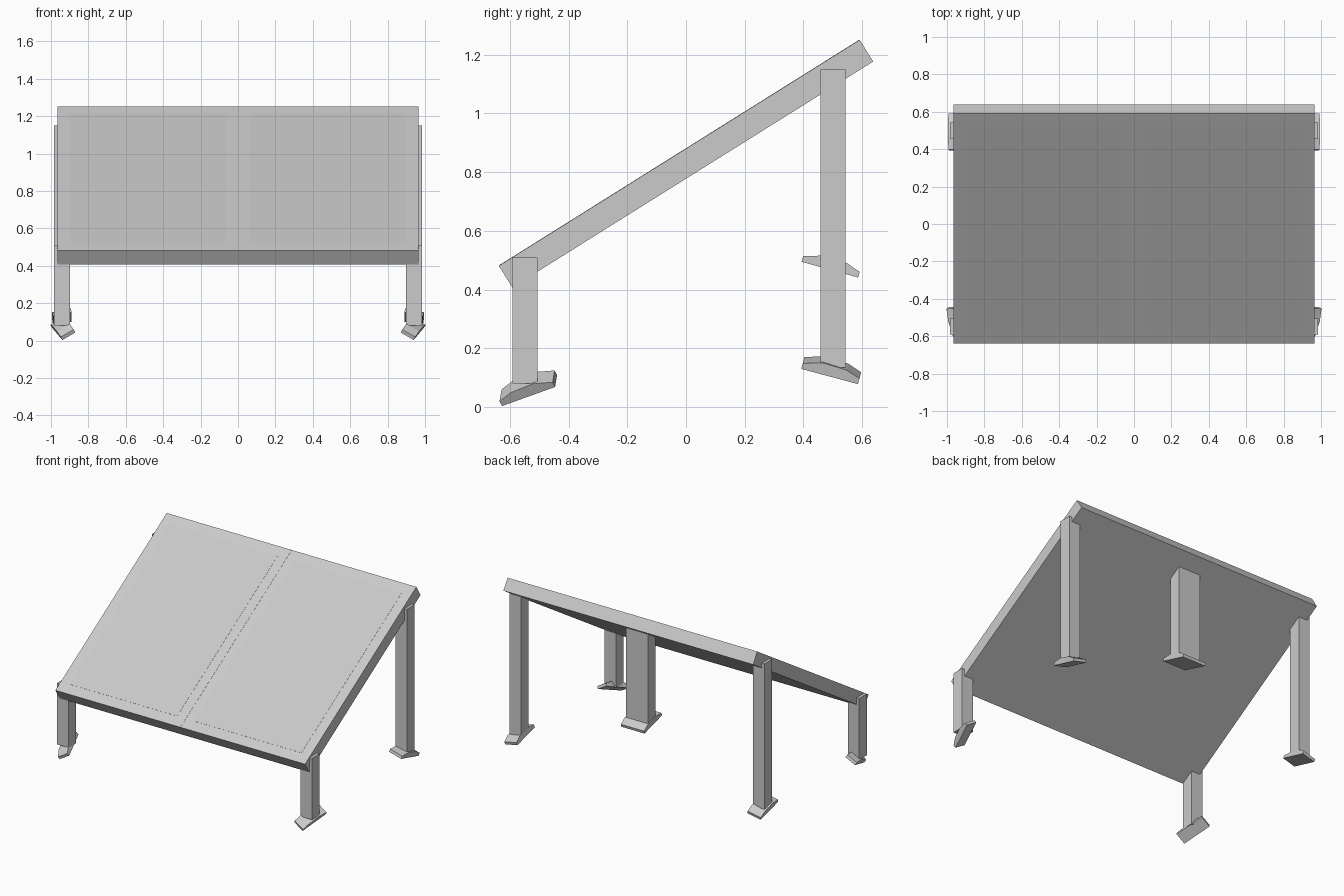
import bpy, bmesh
from math import radians
from mathutils import Matrix, Vector

cube = bpy.data.objects.get("Cube")
if cube:
    bpy.data.objects.remove(cube, do_unlink=True)


def material(name, value):
    mat = bpy.data.materials.new(name)
    mat.use_nodes = True
    colour = (value, value, value, 1)
    mat.diffuse_color = colour
    mat.node_tree.nodes["Principled BSDF"].inputs["Base Color"].default_value = colour
    return mat


grey = material("light grey", 0.6)
dull = material("panel grey", 0.58)


def add_object(name, bm, mat):
    bmesh.ops.recalc_face_normals(bm, faces=bm.faces)
    mesh = bpy.data.meshes.new(name)
    bm.to_mesh(mesh)
    bm.free()
    mesh.materials.append(mat)
    obj = bpy.data.objects.new(name, mesh)
    bpy.context.collection.objects.link(obj)
    return obj


def box(name, size, matrix, mat=grey):
    bm = bmesh.new()
    bmesh.ops.create_cube(bm, size=1)
    bmesh.ops.scale(bm, vec=size, verts=bm.verts)
    bm.transform(matrix)
    return add_object(name, bm, mat)


def leg(name, x, y, bottom, top, width=0.088):
    box(name, (width, 0.085, top - bottom),
        Matrix.Translation((x, y, (top + bottom) / 2)))


# Foot: a shallow plate with a raised middle, extruded across its width
FOOT = [(-0.1, 0), (0.1, 0), (0.1, 0.02), (0.05, 0.037), (-0.035, 0.04), (-0.1, 0.02)]


def foot(name, centre, width, facing, pitch, roll=0, yaw=0):
    bm = bmesh.new()
    face = bm.faces.new([bm.verts.new((-width / 2, u * facing, z)) for u, z in FOOT])
    side = bmesh.ops.extrude_face_region(bm, geom=[face])["geom"]
    bmesh.ops.translate(bm, vec=(width, 0, 0),
                        verts=[v for v in side if isinstance(v, bmesh.types.BMVert)])
    turn = (Matrix.Rotation(radians(yaw), 4, "Z")
            @ Matrix.Rotation(radians(-pitch * facing), 4, "X")
            @ Matrix.Rotation(radians(roll), 4, "Y"))
    bm.transform(Matrix.Translation(centre) @ turn)
    add_object(name, bm, grey)


# Sloping panel
tilt = Matrix.Translation((0, 0.0, 0.829)) @ Matrix.Rotation(radians(32.05), 4, "X")
LENGTH, THICK = 1.45, 0.087
box("sloping_panel", (1.93, LENGTH, THICK), tilt)

# Faint surface plates on the two halves, and the seam between them
for side, s in (("left", 1), ("right", -1)):
    place = tilt @ Matrix.Translation((s * 0.48, 0, THICK / 2))
    box(side + "_surface_plate", (0.83, 1.31, 0.002), place, dull)
box("centre_seam", (0.004, LENGTH, 0.002),
    tilt @ Matrix.Translation((0, 0, THICK / 2)), dull)

# Corner legs with tilted feet
for side, s in (("left", 1), ("right", -1)):
    leg("front_leg_" + side, s * 0.941, -0.548, 0.08, 0.509)
    foot("front_foot_" + side, Vector((s * 0.932, -0.533, 0.056)),
         0.08, -1, 19, roll=32 * s, yaw=-17 * s)
    leg("back_leg_" + side, s * 0.941, 0.5, 0.135, 1.15)
    foot("back_foot_" + side, Vector((s * 0.938, 0.492, 0.115)),
         0.1, 1, 15, roll=13 * s)

# Wide, short leg under the middle of the high edge
leg("middle_leg", 0, 0.5, 0.485, 1.12, width=0.17)
foot("middle_foot", Vector((0, 0.49, 0.468)), 0.18, 1, 15.5)
